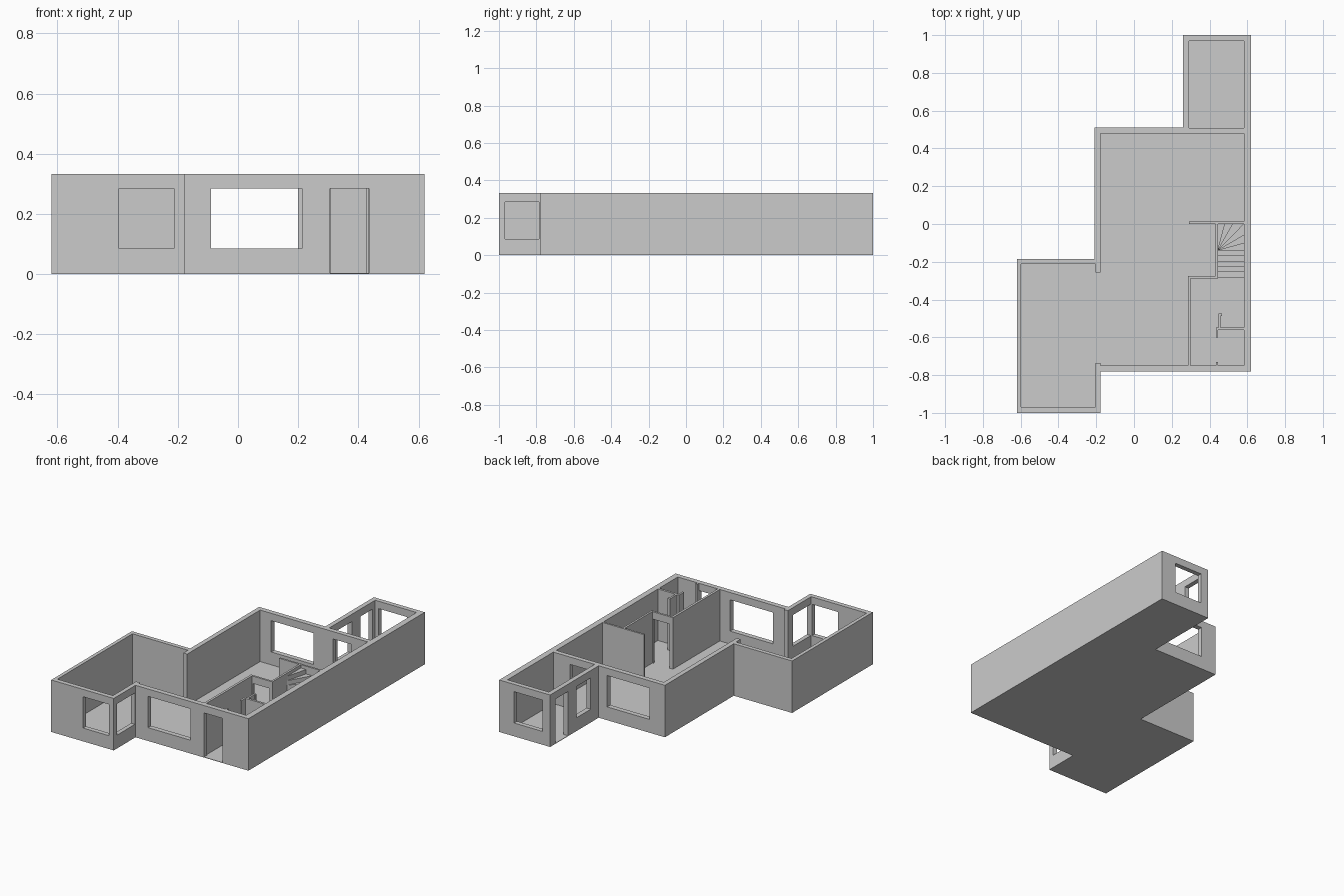
import bpy, bmesh, math

if "Cube" in bpy.data.objects:
    bpy.data.objects.remove(bpy.data.objects["Cube"])

H = 0.332         # wall height
F = 0.003         # floor thickness
SILL, HEAD = 0.085, 0.285


def prism(name, pts, z0, z1):
    """Extrude a plan outline from z0 to z1."""
    bm = bmesh.new()
    face = bm.faces.new([bm.verts.new((x, y, z0)) for x, y in pts])
    ext = bmesh.ops.extrude_face_region(bm, geom=[face])
    for v in ext["geom"]:
        if isinstance(v, bmesh.types.BMVert):
            v.co.z = z1
    bmesh.ops.recalc_face_normals(bm, faces=bm.faces[:])
    me = bpy.data.meshes.new(name)
    bm.to_mesh(me)
    bm.free()
    ob = bpy.data.objects.new(name, me)
    bpy.context.collection.objects.link(ob)
    return ob


def box(name, x0, x1, y0, y1, z0=F, z1=H):
    return prism(name, [(x0, y0), (x1, y0), (x1, y1), (x0, y1)], z0, z1)


def cut(target, x0, x1, y0, y1, z0, z1):
    """Subtract a box from the target."""
    cutter = box("cutter", x0, x1, y0, y1, z0, z1)
    cutter.hide_render = True
    mod = target.modifiers.new("cut", 'BOOLEAN')
    mod.operation, mod.solver, mod.object = 'DIFFERENCE', 'EXACT', cutter
    bpy.context.view_layer.objects.active = target
    bpy.ops.object.modifier_apply(modifier=mod.name)
    bpy.data.objects.remove(cutter)


# Outer walls and floor: solid outline hollowed out room by room
shell = prism("outer_walls_and_floor", [
    (-0.62, -1), (-0.178, -1), (-0.178, -0.78), (0.62, -0.78), (0.62, 1),
    (0.26, 1), (0.26, 0.51), (-0.208, 0.51), (-0.208, -0.185), (-0.62, -0.185)], 0, H)
rooms = [(-0.597, -0.205, -0.97, -0.212),    # side room
         (-0.178, 0.582, -0.748, 0.478),     # main room
         (0.29, 0.582, 0.508, 0.97),         # back room
         (-0.22, -0.16, -0.735, -0.258)]     # wide opening between rooms
for r in rooms:
    cut(shell, *r, F, H + 0.1)

# Windows
windows = [(-0.395, -0.212, -1.05, -0.94), (-0.23, -0.15, -0.967, -0.786),
           (-0.09, 0.212, -0.81, -0.72), (-0.10, 0.20, 0.45, 0.54),
           (0.315, 0.515, 0.94, 1.05), (0.24, 0.31, 0.59, 0.735)]
for w in windows:
    cut(shell, *w, SILL, HEAD)

# Doorways: front, garden, main room to back room
doors = [(0.305, 0.435, -0.81, -0.72), (0.24, 0.31, 0.82, 0.945),
         (0.335, 0.465, 0.45, 0.53)]
for d in doors:
    cut(shell, *d, F, HEAD)

# Hall and stair partition with its doorway
hall = prism("hall_partition", [
    (0.285, -0.748), (0.30, -0.748), (0.30, -0.288), (0.444, -0.288), (0.444, 0),
    (0.582, 0), (0.582, 0.012), (0.29, 0.012), (0.29, 0), (0.431, 0),
    (0.431, -0.275), (0.285, -0.275)], F, H)
cut(hall, 0.308, 0.425, -0.31, -0.25, F - 0.01, HEAD)

# Small cloakroom partition, door stub and boxing
prism("cloakroom_partition", [
    (0.433, -0.60), (0.445, -0.60), (0.445, -0.562), (0.582, -0.562), (0.582, -0.548),
    (0.459, -0.548), (0.459, -0.488), (0.465, -0.488), (0.465, -0.475),
    (0.447, -0.475), (0.447, -0.548), (0.433, -0.548)], F, H)
box("cloakroom_stub", 0.433, 0.445, -0.748, -0.73)

# Straight stair flight
RISE, GO = 0.028, 0.0285
X0, X1, Y0, Y1 = 0.444, 0.582, -0.283, -0.14
for i in range(5):
    box(f"stair_step_{i + 1}", X0, X1, Y0 + i * GO, Y0 + (i + 1) * GO, F, F + (i + 1) * RISE)


# Winder steps fanning round the inner corner
def rim(k):
    a = math.radians(15 * k)
    m = max(math.cos(a), math.sin(a))
    return (X0 + (X1 - X0) * math.cos(a) / m, Y1 - Y1 * math.sin(a) / m)


for k in range(6):
    prism(f"winder_step_{k + 1}", [(X0, Y1), rim(k), rim(k + 1)], F, F + (k + 6) * RISE)
